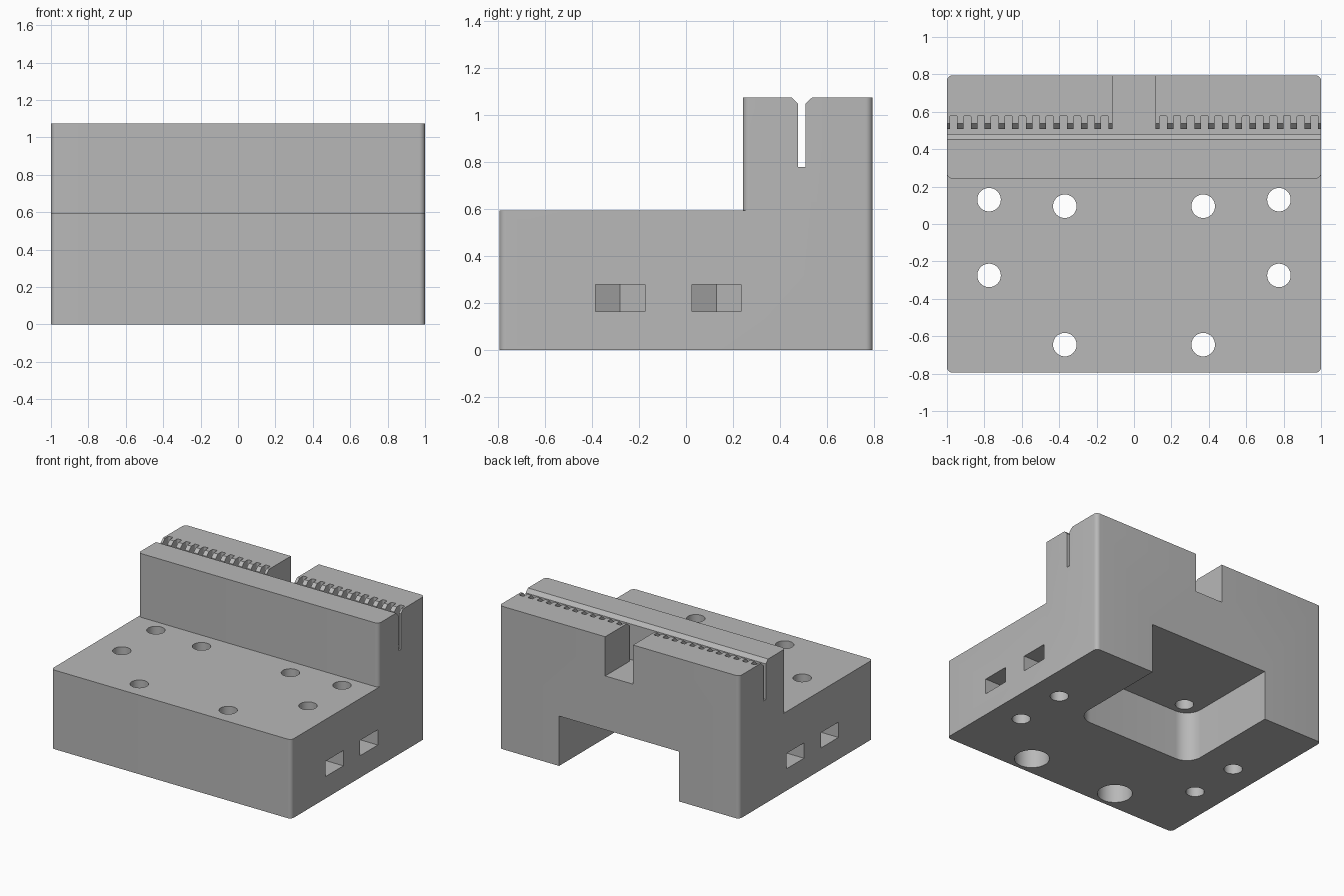
import bpy, bmesh, math
from mathutils import Vector

cube = bpy.data.objects.get("Cube")
if cube:
    bpy.data.objects.remove(cube, do_unlink=True)

# Main sizes
HALF_Y, BASE_TOP, WALL_TOP, WALL_FRONT = 0.795, 0.595, 1.075, 0.242
SLOT_FLOOR, POCKET_TOP, EDGE_R = 0.78, 0.375, 0.03
ABOVE, BELOW = 1.2, -0.1


def arc(cx, cy, r, start, end, steps=8):
    angles = [math.radians(start + (end - start) * i / steps) for i in range(steps + 1)]
    return [(cx + r * math.cos(a), cy + r * math.sin(a)) for a in angles]


def circle(cx, cy, r):
    return arc(cx, cy, r, 0, 360, 40)[:-1]


def add_prism(bm, points, low, high, axis="z"):
    """Extrude a 2D outline along z (points are x, y) or x (points are y, z)."""
    def place(p, t):
        return Vector((p[0], p[1], t)) if axis == "z" else Vector((t, p[0], p[1]))
    face = bm.faces.new([bm.verts.new(place(p, low)) for p in points])
    new = bmesh.ops.extrude_face_region(bm, geom=[face])["geom"]
    verts = [g for g in new if isinstance(g, bmesh.types.BMVert)]
    bmesh.ops.translate(bm, verts=verts, vec=place((0, 0), high - low))


def make_object(name, prisms):
    bm = bmesh.new()
    for prism in prisms:
        add_prism(bm, *prism)
    bmesh.ops.recalc_face_normals(bm, faces=bm.faces)
    mesh = bpy.data.meshes.new(name)
    bm.to_mesh(mesh)
    bm.free()
    obj = bpy.data.objects.new(name, mesh)
    bpy.context.collection.objects.link(obj)
    return obj


# Solid block with rounded upright edges
ex, ey = 1 - EDGE_R, HALF_Y - EDGE_R
footprint = (arc(ex, ey, EDGE_R, 0, 90) + arc(-ex, ey, EDGE_R, 90, 180)
             + arc(-ex, -ey, EDGE_R, 180, 270) + arc(ex, -ey, EDGE_R, 270, 360))
body = make_object("stepped_block", [(footprint, 0, WALL_TOP)])


def cut(name, prisms):
    tool = make_object(name, prisms)
    tool.hide_render = True
    mod = body.modifiers.new(name, "BOOLEAN")
    mod.operation, mod.solver, mod.object = "DIFFERENCE", "EXACT", tool
    bpy.context.view_layer.objects.active = body
    bpy.ops.object.modifier_apply(modifier=mod.name)
    bpy.data.objects.remove(tool, do_unlink=True)


# Step in front of the rear wall, leaving rounded wall corners
wy = WALL_FRONT + EDGE_R
step = ([(-1.1, -1), (1.1, -1), (1.1, wy)] + arc(ex, wy, EDGE_R, 0, -90)
        + arc(-ex, wy, EDGE_R, 270, 180) + [(-1.1, wy)])
cut("step_cutter", [(step, BASE_TOP, ABOVE)])

# Underside pocket, open at the back
px, pf, pr = 0.5, -0.01, 0.12
pocket = ([(px, 1), (-px, 1)] + arc(-px + pr, pf + pr, pr, 180, 270, 12)
          + arc(px - pr, pf + pr, pr, 270, 360, 12))
cut("pocket_cutter", [(pocket, BELOW, POCKET_TOP)])

# Screw holes, and counterbores under the front pair
spots = [(s * x, y) for s in (-1, 1)
         for x, y in ((0.775, 0.13), (0.775, -0.275), (0.37, 0.095), (0.37, -0.645))]
cut("hole_cutter", [(circle(x, y, 0.063), BELOW, 0.7) for x, y in spots])
cut("counterbore_cutter", [(circle(s * 0.37, -0.645, 0.12), BELOW, POCKET_TOP)
                           for s in (-1, 1)])

# Hexagonal-ended nut slots entering from both sides
nut = 0.105
traps = []
for s in (-1, 1):
    for y in (0.13, -0.28):
        outline = [(s * 1.1, y - nut), (s * 1.1, y + nut), (s * 0.714, y + nut),
                   (s * 0.654, y), (s * 0.714, y - nut)]
        traps.append((outline, 0.165, 0.28))
cut("nut_slot_cutter", traps)

# Long narrow slot with chamfered mouth
slot = [(0.478, SLOT_FLOOR), (0.508, SLOT_FLOOR), (0.508, 1.048), (0.536, WALL_TOP),
        (0.536, ABOVE), (0.452, ABOVE), (0.452, WALL_TOP), (0.478, 1.048)]
cut("slot_cutter", [(slot, -1.1, 1.1, "x")])

# Toothed grooves behind the slot, with a wide notch in the middle
grooves = []
gw, gr, gy = 0.019, 0.008, 0.58
for s in (-1, 1):
    for i in range(12):
        x = s * (0.965 - 0.0735 * i)
        outline = ([(x - gw, 0.49), (x + gw, 0.49)]
                   + arc(x + gw - gr, gy - gr, gr, 0, 90, 4)
                   + arc(x - gw + gr, gy - gr, gr, 90, 180, 4))
        grooves.append((outline, SLOT_FLOOR, ABOVE))
notch = [(-0.116, 0.49), (0.116, 0.49), (0.116, 1), (-0.116, 1)]
cut("groove_cutter", grooves + [(notch, SLOT_FLOOR, ABOVE)])

# Single grey finish
grey = bpy.data.materials.new("plain_grey")
grey.use_nodes = True
colour = (0.48, 0.48, 0.48, 1)
grey.diffuse_color = colour
grey.node_tree.nodes["Principled BSDF"].inputs["Base Color"].default_value = colour
body.data.materials.clear()
body.data.materials.append(grey)

bpy.ops.object.select_all(action="DESELECT")
body.select_set(True)
bpy.context.view_layer.objects.active = body
bpy.ops.object.shade_smooth_by_angle(angle=math.radians(30))
